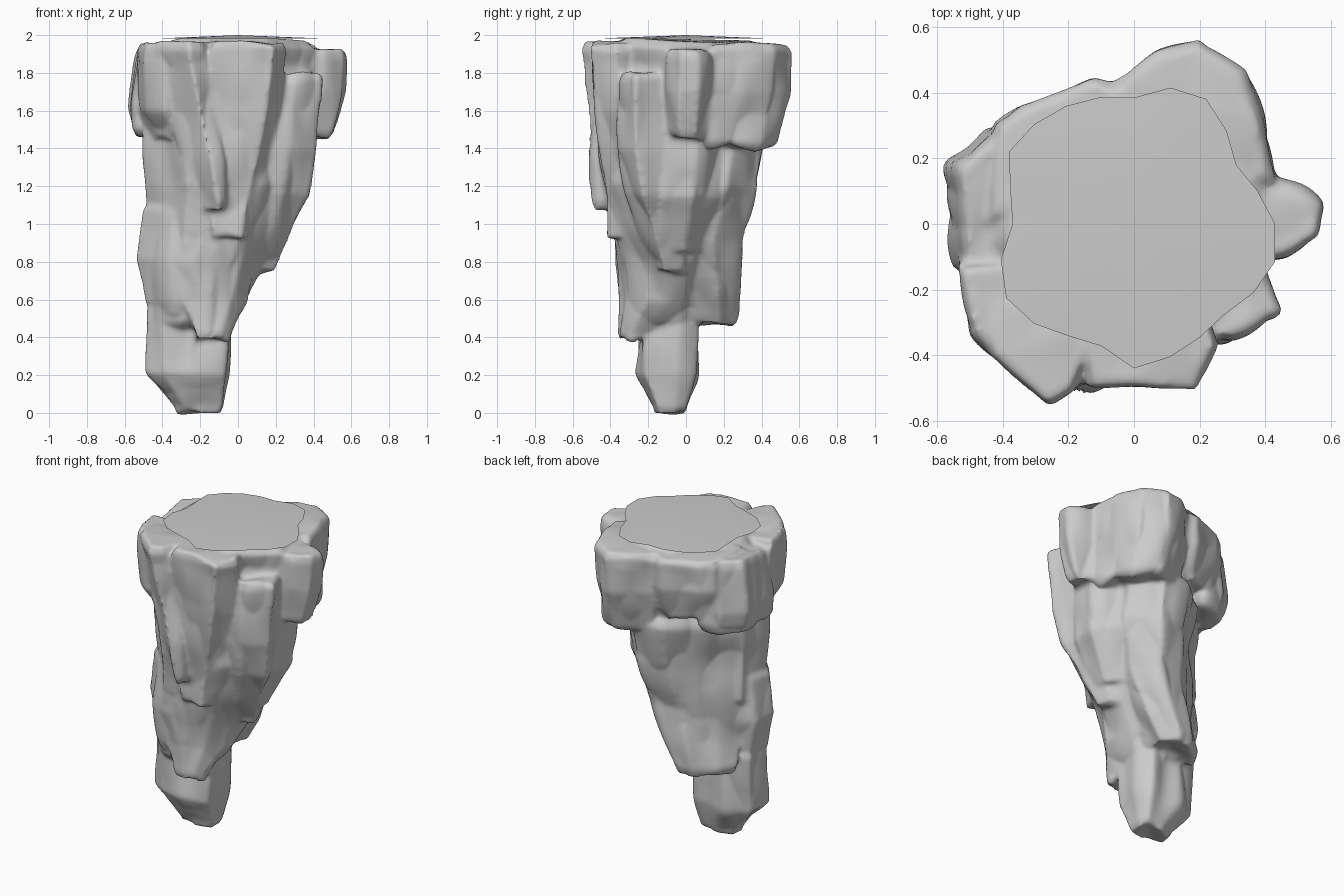
import bpy, bmesh, math, random
from mathutils import Vector, noise

random.seed(4)
cube = bpy.data.objects.get("Cube")
if cube:
    bpy.data.objects.remove(cube, do_unlink=True)

stone = bpy.data.materials.new("pale_grey_stone")
stone.use_nodes = True
grey = (0.6, 0.6, 0.6, 1)
stone.diffuse_color = grey
stone.node_tree.nodes["Principled BSDF"].inputs["Base Color"].default_value = grey


def add_object(name, bm):
    mesh = bpy.data.meshes.new(name)
    bm.to_mesh(mesh)
    bm.free()
    obj = bpy.data.objects.new(name, mesh)
    bpy.context.collection.objects.link(obj)
    mesh.materials.append(stone)
    bpy.ops.object.select_all(action="DESELECT")
    obj.select_set(True)
    bpy.context.view_layer.objects.active = obj
    return obj


def slab(bm, plan, *levels):
    """Loft a plan outline down through (z, shift_x, shift_y, scale) levels, top first."""
    points = [Vector(p) for p in plan]
    centre = sum(points, Vector((0, 0))) / len(points)

    def ring(z, dx, dy, scale):
        verts = []
        for p in points:
            q = centre + (p - centre) * scale + Vector((dx, dy))
            verts.append(bm.verts.new((q.x, q.y, z + random.uniform(-0.015, 0.015))))
        return verts

    (top, *head), (end, *tail) = levels[0], levels[-1]
    rings = [ring(top, *head[:2], head[2] * 0.88), ring(top - 0.04, *head)]
    rings += [ring(*level) for level in levels[1:-1]]
    rings += [ring(end + 0.04, *tail), ring(end, *tail[:2], tail[2] * 0.85)]
    count = len(points)
    faces = [bm.faces.new(rings[0]), bm.faces.new(rings[-1])]
    for upper, lower in zip(rings, rings[1:]):
        for i in range(count):
            j = (i + 1) % count
            faces.append(bm.faces.new((upper[i], lower[i], lower[j], upper[j])))
    bmesh.ops.recalc_face_normals(bm, faces=faces)


rock = bmesh.new()
# Tapering core
slab(rock, [(-.45, -.1), (-.42, .05), (-.1, .33), (.08, .34), (.33, .08),
            (.35, -.16), (.12, -.39), (-.12, -.41), (-.38, -.25)],
     (1.975, .04, .05, 1.05), (1.4, 0, .01, 1.02), (1.2, 0, 0, 1),
     (.8, -.11, -.02, .78), (.45, -.19, -.05, .55))
# Tip
slab(rock, [(-.49, -.15), (-.47, 0), (-.3, .07), (-.1, .07), (-.05, -.03),
            (-.06, -.2), (-.25, -.24), (-.4, -.23)],
     (.6, 0, 0, 1), (.2, 0, -.02, 1), (0, .06, 0, .6))
# Overhanging crown, back
slab(rock, [(-.06, .3), (-.06, .44), (.07, .52), (.2, .565), (.34, .47),
            (.4, .3), (.43, .12), (.2, .1)],
     (1.96, 0, 0, 1), (1.7, 0, -.01, 1), (1.4, 0, -.06, .88))
slab(rock, [(-.45, 0), (-.43, .3), (-.35, .36), (-.12, .45), (-.02, .42), (0, .1)],
     (1.95, 0, 0, 1), (1.75, 0, 0, 1), (1.55, 0, -.04, .9))
# Overhanging crown, sides
slab(rock, [(.3, -.14), (.46, -.1), (.57, -.04), (.57, .06), (.43, .14), (.25, .16)],
     (1.92, 0, 0, 1), (1.7, -.01, 0, 1), (1.45, -.06, 0, .95))
slab(rock, [(-.3, -.15), (-.55, -.13), (-.575, .18), (-.45, .29), (-.3, .3)],
     (1.93, .03, 0, .96), (1.62, 0, 0, 1), (1.47, .01, 0, .97))
slab(rock, [(-.3, -.1), (-.54, -.12), (-.53, -.2), (-.49, -.34), (-.4, -.43), (-.25, -.4)],
     (1.95, 0, 0, 1), (1.6, .01, .02, 1), (1.45, .05, .05, .9))
# Front ridges, the left one leaning inward
slab(rock, [(-.45, -.2), (-.44, -.4), (-.26, -.56), (-.18, -.51), (-.1, -.3)],
     (1.96, 0, 0, 1), (1.65, .05, .03, .95), (1.35, .12, 0, .75), (1.08, .17, -.02, .5))
slab(rock, [(-.17, -.3), (-.14, -.5), (0, -.5), (.19, -.51), (.27, -.37), (.2, -.2)],
     (1.96, 0, 0, 1), (1.6, -.03, .02, .95), (1.3, -.06, .03, .75), (.94, -.1, .04, .5))
slab(rock, [(.1, -.36), (.3, -.36), (.45, -.27), (.4, -.1), (.2, 0)],
     (1.8, 0, 0, .95), (1.4, -.03, 0, 1), (1.15, -.07, .04, .95), (.75, -.18, .13, .65))
# Lower front slab ending in a ledge
slab(rock, [(-.3, -.1), (-.28, -.36), (-.1, -.38), (.04, -.33), (.15, -.2), (.1, 0)],
     (1.02, 0, 0, 1), (.75, -.03, .01, .9), (.6, -.05, 0, .8), (.39, -.07, -.07, .45))
# Left flank slabs
slab(rock, [(-.49, -.15), (-.45, .05), (-.25, .1), (-.12, -.3), (-.15, -.43), (-.27, -.41)],
     (1.55, 0, 0, 1), (1.2, 0, 0, 1), (.9, -.01, .03, .9))
slab(rock, [(-.54, -.15), (-.5, 0), (-.35, .06), (-.2, -.1), (-.22, -.36), (-.36, -.33)],
     (1.1, .02, 0, .95), (.8, 0, 0, 1), (.54, .03, 0, .92))
# Rear slab and right flank slab
slab(rock, [(-.4, 0), (-.3, .16), (-.1, .34), (.1, .37), (.25, .2), (.2, -.05)],
     (1.5, 0, .05, 1), (1.2, 0, .01, 1), (.9, -.05, -.05, .87),
     (.7, -.1, -.03, .75), (.47, -.16, -.01, .6))
slab(rock, [(.1, -.15), (.36, -.12), (.37, .04), (.15, .27), (0, .2)],
     (1.5, .02, .02, 1), (1.15, 0, 0, 1), (.85, -.08, -.05, .75))

# Fuse the slabs into one weathered body
body = add_object("rock_body", rock)
remesh = body.modifiers.new("fuse", "REMESH")
remesh.mode = "VOXEL"
remesh.voxel_size = 0.014
soften = body.modifiers.new("soften", "SMOOTH")
soften.factor = 0.5
soften.iterations = 4
for modifier in ("fuse", "soften"):
    bpy.ops.object.modifier_apply(modifier=modifier)

# Chiselled vertical furrows and broad dents, fading out toward the rim
verts = body.data.vertices
normals = [v.normal.copy() for v in verts]
for v, normal in zip(verts, normals):
    p = v.co.copy()
    dent = noise.noise(Vector((p.x * 5, p.y * 5, p.z * 3)))
    furrow = abs(noise.noise(Vector((p.x * 6, p.y * 6, p.z * 2.5 + 9))))
    fade = min(1, max(0, 1.98 - p.z) * 8, 0.2 + p.z * 5)
    v.co = p + normal * fade * (0.02 * dent + 0.03 * (furrow - 0.15))
bpy.ops.object.shade_smooth_by_angle(angle=math.radians(50))

# Thin, slightly domed top sheet with an uneven edge
radii = (.43, .39, .36, .4, .44, .43, .385, .4, .415, .43, .44, .39,
         .37, .42, .45, .43, .395, .385, .44, .42, .4, .39, .42, .445)
cap = bmesh.new()
centre = cap.verts.new((0, 0, 2))
rim = []
for i, r in enumerate(radii):
    a = math.tau * i / len(radii)
    rim.append(cap.verts.new((r * math.cos(a), r * math.sin(a), 1.983)))
for i, v in enumerate(rim):
    cap.faces.new((centre, v, rim[(i + 1) % len(rim)]))
add_object("top_sheet", cap)
bpy.ops.object.shade_smooth_by_angle(angle=math.radians(40))
